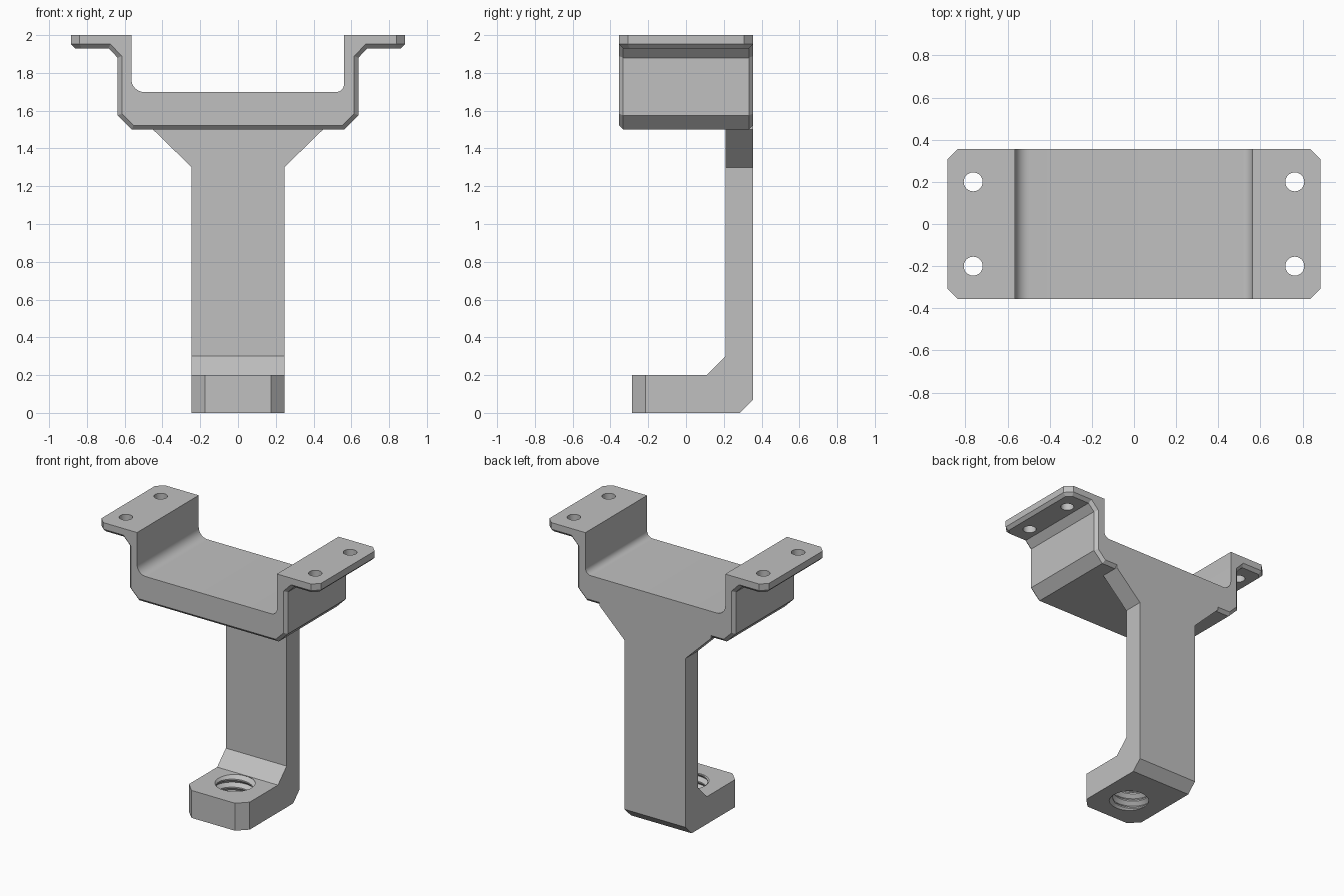
import bpy, bmesh, math
from mathutils import Vector

if "Cube" in bpy.data.objects:
    bpy.data.objects.remove(bpy.data.objects["Cube"])

gray = bpy.data.materials.new("plain_gray")
gray.diffuse_color = (0.53, 0.53, 0.53, 1)
gray.use_nodes = True
gray.node_tree.nodes["Principled BSDF"].inputs["Base Color"].default_value = gray.diffuse_color


def make(name, bm):
    bmesh.ops.recalc_face_normals(bm, faces=bm.faces[:])
    me = bpy.data.meshes.new(name)
    bm.to_mesh(me)
    bm.free()
    me.materials.append(gray)
    ob = bpy.data.objects.new(name, me)
    bpy.context.collection.objects.link(ob)
    return ob


def prism(points, vec):
    """Closed outline of 3D points, extruded along vec."""
    bm = bmesh.new()
    face = bm.faces.new([bm.verts.new(p) for p in points])
    ext = bmesh.ops.extrude_face_region(bm, geom=[face])
    bmesh.ops.translate(bm, vec=vec, verts=[v for v in ext["geom"] if isinstance(v, bmesh.types.BMVert)])
    bmesh.ops.recalc_face_normals(bm, faces=bm.faces[:])
    return bm


def chamfer(bm, edges, size):
    bmesh.ops.bevel(bm, geom=edges, offset=size, offset_type='OFFSET', segments=1,
                    profile=0.5, affect='EDGES', clamp_overlap=False)


def combine(target, other, operation):
    mod = target.modifiers.new("combine", 'BOOLEAN')
    mod.operation, mod.object, mod.solver = operation, other, 'EXACT'
    other.hide_render = True
    bpy.ops.object.select_all(action='DESELECT')
    bpy.context.view_layer.objects.active = target
    target.select_set(True)
    bpy.ops.object.modifier_apply(modifier=mod.name)
    bpy.data.objects.remove(other)


def fillet(cx, cz, r, a0, a1, n=8):
    return [(cx + r * math.cos(math.radians(a0 + (a1 - a0) * i / n)),
             cz + r * math.sin(math.radians(a0 + (a1 - a0) * i / n))) for i in range(n + 1)]


# Cradle: tray profile with two flanges, extruded front to back
D = 0.355
outer = [(0.885, 2.0), (0.885, 1.93), (0.685, 1.93), (0.637, 1.88), (0.637, 1.575), (0.562, 1.5)]
profile = outer + [(-x, z) for x, z in reversed(outer)]
profile += [(-0.565, 2.0)] + fillet(-0.495, 1.768, 0.07, 180, 270)
profile += fillet(0.517, 1.743, 0.045, 270, 360) + [(0.562, 2.0)]
bm = prism([(x, -D, z) for x, z in profile], (0, 2 * D, 0))

# Clipped flange corners
chamfer(bm, [e for e in bm.edges
             if all(abs(v.co.x) > 0.88 for v in e.verts)
             and abs(e.verts[0].co.z - e.verts[1].co.z) > 0.05], 0.047)


# Chamfer running around the whole underside rim
def underside(v):
    return v.co.z < 1.94 and (abs(v.co.x) > 0.6 or v.co.z < 1.51)


rim = []
for e in bm.edges:
    a, b = (v.co for v in e.verts)
    if all(underside(v) for v in e.verts):
        on_side = abs(a.y) > D - 0.001 and abs(a.y - b.y) < 0.001
        on_end = abs(a.x) > 0.83 and abs(b.x) > 0.83
        if on_side or on_end:
            rim.append(e)
chamfer(bm, rim, 0.022)
bracket = make("bracket", bm)

# Mounting holes in the flanges
for sx in (-1, 1):
    for y in (-0.2, 0.2):
        ring = [(sx * 0.763 + 0.045 * math.cos(2 * math.pi * i / 32),
                 y + 0.045 * math.sin(2 * math.pi * i / 32), 1.88) for i in range(32)]
        combine(bracket, make("flange_hole", prism(ring, (0, 0, 0.2))), 'DIFFERENCE')

# Column with its foot, from a side profile
W = 0.245
side = [(-0.285, 0), (0.285, 0), (D, 0.07), (D, 1.6), (0.21, 1.6),
        (0.21, 0.3), (0.11, 0.2), (-0.285, 0.2)]
bm = prism([(-W, y, z) for y, z in side], (2 * W, 0, 0))
chamfer(bm, [e for e in bm.edges
             if all(v.co.y < -0.28 for v in e.verts)
             and abs(e.verts[0].co.z - e.verts[1].co.z) > 0.1], 0.07)
column = make("column", bm)

# Threaded hole through the foot: a helical cutter
N, PITCH, TURNS = 48, 0.058, 7
CY = -0.035
steps = [(0.0, 0.147), (0.42, 0.122), (0.58, 0.122)]
bm = bmesh.new()
grid = {}
rows = len(steps) * TURNS
for k in range(rows + 1 + len(steps)):
    frac, r = steps[k % len(steps)]
    for i in range(N):
        a = 2 * math.pi * i / N
        z = -0.11 + PITCH * (k // len(steps) + frac + i / N)
        grid[k, i] = bm.verts.new((r * math.cos(a), CY + r * math.sin(a), z))


def at(k, i):
    return grid[k, i] if i < N else grid[k + len(steps), 0]


for k in range(rows):
    for i in range(N):
        bm.faces.new((at(k, i), at(k, i + 1), at(k + 1, i + 1), at(k + 1, i)))
bmesh.ops.delete(bm, geom=[v for v in bm.verts if not v.link_faces], context='VERTS')
bottom = bm.verts.new((0, CY, -0.16))
top = bm.verts.new((0, CY, 0.42))
for e in [e for e in bm.edges if e.is_boundary]:
    tip = bottom if e.verts[0].co.z < 0.1 else top
    bm.faces.new((e.verts[0], e.verts[1], tip))
combine(column, make("thread_cutter", bm), 'DIFFERENCE')

# Gusset widening the column under the cradle
gusset = [(-W, 1.3), (W, 1.3), (0.45, 1.5), (0.45, 1.6), (-0.45, 1.6), (-0.45, 1.5)]
combine(column, make("gusset", prism([(x, 0.21, z) for x, z in gusset], (0, D - 0.21, 0))), 'UNION')
combine(bracket, column, 'UNION')

# Smooth fillets and holes, crisp chamfers
bpy.ops.object.select_all(action='DESELECT')
bracket.select_set(True)
bpy.context.view_layer.objects.active = bracket
bpy.ops.object.shade_smooth_by_angle(angle=math.radians(30))
